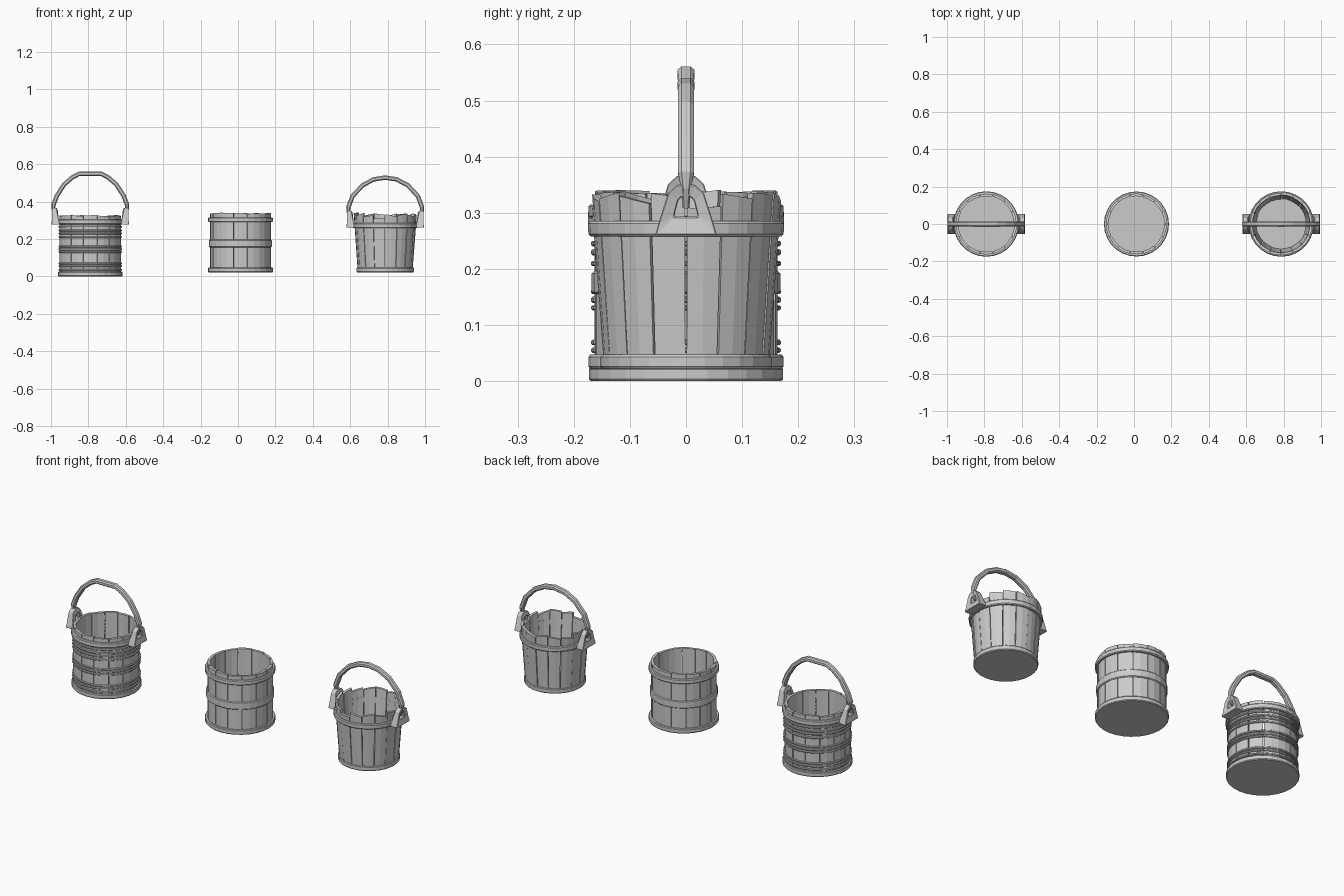
import bpy, bmesh, math, random
from mathutils import Vector

if "Cube" in bpy.data.objects:
    bpy.data.objects.remove(bpy.data.objects["Cube"])

random.seed(4)


def finish(name, bm, bevel=0.0):
    bmesh.ops.remove_doubles(bm, verts=bm.verts, dist=1e-6)
    bmesh.ops.recalc_face_normals(bm, faces=bm.faces)
    me = bpy.data.meshes.new(name)
    bm.to_mesh(me)
    bm.free()
    ob = bpy.data.objects.new(name, me)
    bpy.context.collection.objects.link(ob)
    if bevel:
        m = ob.modifiers.new("edge", 'BEVEL')
        m.width, m.segments, m.limit_method = bevel, 1, 'ANGLE'
    return ob


def bridge(bm, loops, closed):
    # quads between successive vertex loops
    n = len(loops[0])
    pairs = list(zip(loops, loops[1:])) + ([(loops[-1], loops[0])] if closed else [])
    for a, b in pairs:
        for i in range(n):
            j = (i + 1) % n
            bm.faces.new((a[i], a[j], b[j], b[i]))


def lathe(name, cx, profile, closed=True, sides=28):
    bm = bmesh.new()
    loops = []
    for r, z in profile:
        loops.append([bm.verts.new((cx + r * math.cos(2 * math.pi * i / sides),
                                    r * math.sin(2 * math.pi * i / sides), z))
                      for i in range(sides)])
    bridge(bm, loops, closed)
    bmesh.ops.dissolve_degenerate(bm, edges=bm.edges, dist=1e-6)
    return finish(name, bm)


def hoop(name, cx, r, z0, z1, inner, slope=0.0):
    c = min(0.004, (z1 - z0) / 4)
    return lathe(name, cx, [(inner, z0), (r - c - slope, z0), (r - slope, z0 + c),
                            (r, z1 - c), (r - c, z1), (inner, z1)])


def base(name, cx, r, z0, z1, inner):
    return lathe(name, cx, [(0, z0), (r - .003, z0), (r, z0 + .004), (r, z1 - .004),
                            (r - .003, z1), (inner, z1), (inner, z0 + .022),
                            (0, z0 + .022)], closed=False)


def staves(name, cx, n, rb, rt, z0, z1, thick, jag, slant):
    bm = bmesh.new()
    step = 2 * math.pi / n
    for k in range(n):
        a0, a1 = k * step + .009, (k + 1) * step - .009
        off = random.uniform(-.0015, .0015)
        top = z1 - random.uniform(0, jag)
        tilt = random.uniform(-slant, slant)
        low, high = [], []
        for r, order in ((0, (0, .5, 1)), (thick, (1, .5, 0))):
            for t in order:
                a = a0 + (a1 - a0) * t
                for lst, rad, z in ((low, rb, z0), (high, rt, top + tilt * (t - .5))):
                    q = rad + off - r
                    lst.append(bm.verts.new((cx + q * math.cos(a), q * math.sin(a), z)))
        bridge(bm, [low, high], False)
        bm.faces.new(low)
        bm.faces.new(high)
    return finish(name, bm)


def ear(name, cx, side, dz):
    # triangular lug with an eye for the handle
    outer = [(-.055, .26), (.055, .26), (.05, .278), (.032, .335), (.016, .35),
             (-.016, .35), (-.032, .335), (-.05, .278)]
    inner = [(-.02, .293), (.02, .293), (.02, .298), (.014, .322), (.008, .328),
             (-.008, .328), (-.014, .322), (-.02, .298)]
    bm = bmesh.new()
    loops = []
    for x, pts in ((.166, outer), (.206, outer), (.2, inner), (.172, inner)):
        loops.append([bm.verts.new((cx + side * (x if z > .27 or x < .18 else x + .002),
                                    y, z + dz)) for y, z in pts])
    # lean the upper back of the lug away from the wall
    for i in range(3, 7):
        loops[0][i].co.x += side * .012
    bridge(bm, loops, True)
    return finish(name, bm, .002)


def handle(name, cx, half):
    # half: (x, z, half width, half thickness) from lower end to the top
    path = half + [(-x, z, w, t) for x, z, w, t in reversed(half) if x > 1e-5]
    bm = bmesh.new()
    loops = []
    sect = [(1, .5), (.55, 1), (-.55, 1), (-1, .5), (-1, -.5), (-.55, -1), (.55, -1), (1, -.5)]
    for i, (x, z, w, t) in enumerate(path):
        a, b = path[max(i - 1, 0)], path[min(i + 1, len(path) - 1)]
        d = Vector((b[0] - a[0], b[1] - a[1])).normalized()
        nx, nz = d.y, -d.x
        loops.append([bm.verts.new((cx + x + nx * v * t, u * w, z + nz * v * t))
                      for u, v in sect])
    bridge(bm, loops, False)
    bm.faces.new(loops[0])
    bm.faces.new(loops[-1])
    return finish(name, bm)


# Left bucket: straight walls with bands and rope-thin hoops
L = -.79
base("left_base", L, .173, 0, .025, .15)
staves("left_staves", L, 14, .163, .163, .015, .327, .014, .006, .003)
hoop("left_top_hoop", L, .175, .278, .305, .155)
for i, (z0, z1) in enumerate(((.032, .04), (.05, .06), (.064, .074), (.126, .135), (.139, .151),
                              (.155, .164), (.205, .214), (.224, .235), (.24, .25), (.26, .27))):
    hoop("left_hoop_%d" % i, L, .169, z0, z1, .157)

# Middle bucket: straight walls, three hoops, no handle
M = .013
base("middle_base", M, .174, .022, .047, .15)
staves("middle_staves", M, 14, .163, .163, .035, .341, .014, .006, .003)
hoop("middle_band", M, .168, .155, .196, .155)
hoop("middle_top_hoop", M, .174, .29, .315, .155)

# Right bucket: tapered walls with broken stave tops
R = .787
base("right_base", R, .153, .022, .047, .134)
staves("right_staves", R, 16, .147, .168, .035, .338, .014, .03, .014)
hoop("right_top_hoop", R, .175, .258, .285, .152, .001)

# Lugs on both carried buckets
for nm, cx, dz in (("left", L, .016), ("right", R, 0)):
    for side in (-1, 1):
        ear("%s_ear_%s" % (nm, "a" if side < 0 else "b"), cx, side, dz)

# Carrying handles, narrowing to hooks in the lugs
handle("left_handle", L, [(.186, .325, .006, .007), (.197, .36, .009, .009),
                          (.196, .385, .014, .012), (.179, .43, .014, .012),
                          (.14, .491, .014, .012), (.095, .53, .014, .012),
                          (.057, .549, .015, .012)])
handle("right_handle", R, [(.186, .31, .006, .007), (.197, .345, .009, .009),
                           (.197, .37, .014, .012), (.174, .43, .014, .012),
                           (.12, .488, .014, .012), (.06, .519, .014, .012),
                           (0, .528, .015, .012)])
